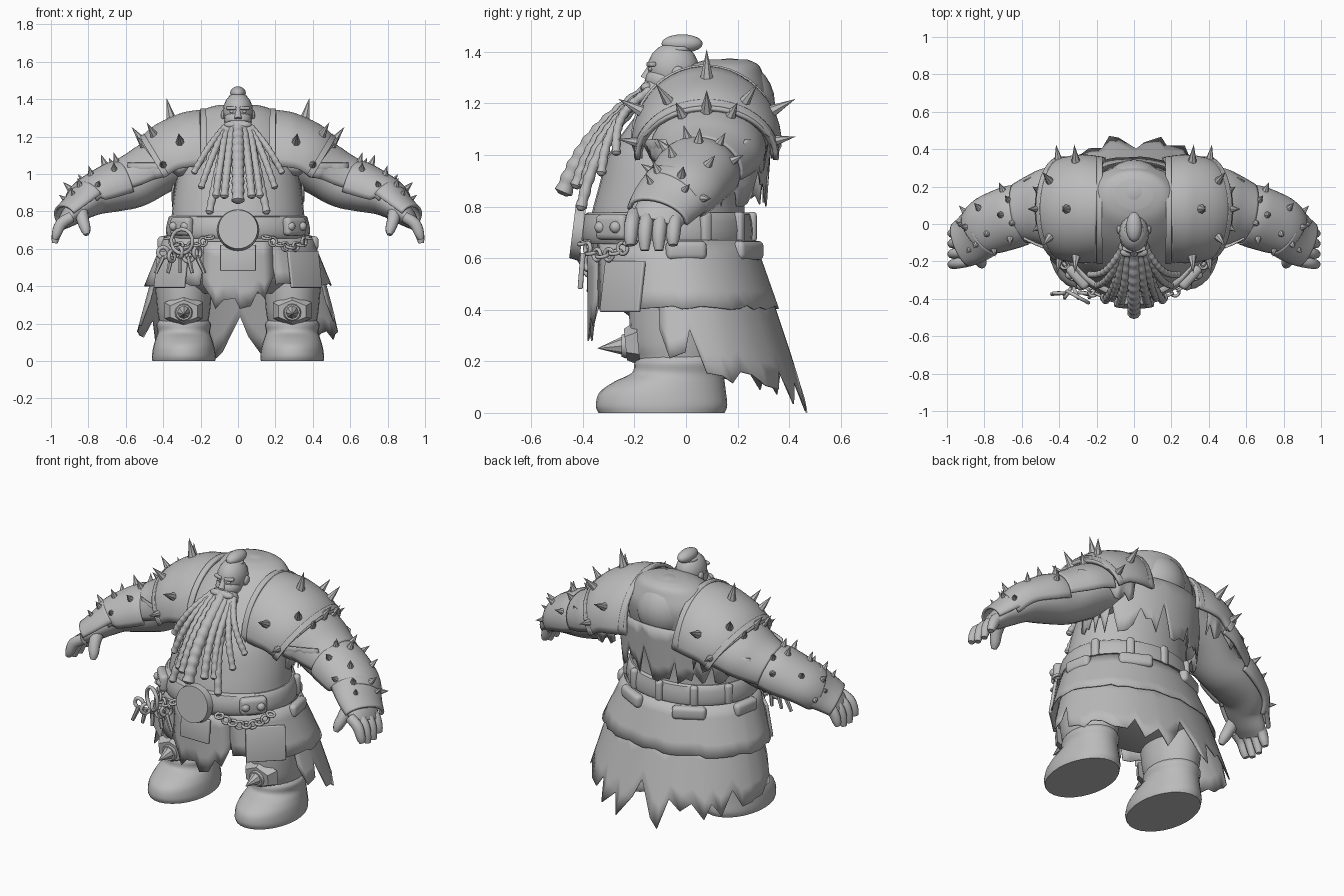
import bpy, bmesh, math, random
from mathutils import Vector, Matrix

if "Cube" in bpy.data.objects:
    bpy.data.objects.remove(bpy.data.objects["Cube"])

random.seed(11)
PI = math.pi
GREY = bpy.data.materials.new("stone_grey")
GREY.diffuse_color = (0.5, 0.5, 0.5, 1)
GREY.use_nodes = True
GREY.node_tree.nodes["Principled BSDF"].inputs["Base Color"].default_value = GREY.diffuse_color


def finish(name, bm, angle=40, thick=0):
    bmesh.ops.recalc_face_normals(bm, faces=bm.faces)
    me = bpy.data.meshes.new(name)
    bm.to_mesh(me)
    bm.free()
    me.polygons.foreach_set("use_smooth", [True] * len(me.polygons))
    me.set_sharp_from_angle(angle=math.radians(angle))
    me.materials.append(GREY)
    ob = bpy.data.objects.new(name, me)
    bpy.context.collection.objects.link(ob)
    if thick:
        mod = ob.modifiers.new("thickness", 'SOLIDIFY')
        mod.thickness, mod.offset = thick, 0
    return ob


def spline(rows, k=5):
    """Catmull-Rom interpolation of equal-length tuples."""
    p = [rows[0]] + list(rows) + [rows[-1]]
    out = []
    for i in range(1, len(p) - 2):
        for j in range(k):
            t = j / k
            out.append(tuple(0.5 * (2 * b + (c - a) * t + (2 * a - 5 * b + 4 * c - d) * t * t
                                    + (3 * b - a - 3 * c + d) * t ** 3)
                             for a, b, c, d in zip(*p[i - 1:i + 3])))
    return out + [tuple(rows[-1])]


def skin(name, rings, closed=True, caps=True, thick=0, angle=40):
    bm = bmesh.new()
    vs = [[bm.verts.new(p) for p in r] for r in rings]
    n = len(vs[0])
    for a, b in zip(vs, vs[1:]):
        for j in range(n if closed else n - 1):
            bm.faces.new((a[j], a[(j + 1) % n], b[(j + 1) % n], b[j]))
    if closed and caps:
        bm.faces.new(vs[0])
        bm.faces.new(vs[-1])
    return finish(name, bm, angle, thick)


def oval(a, z, yf, yb, rx, cx=0):
    """Point on a horizontal oval; angle 0 is the front."""
    return Vector((cx + rx * math.sin(a), (yf + yb) / 2 - (yb - yf) / 2 * math.cos(a), z))


def loft(name, rows, cx=0, n=32, k=4):
    return skin(name, [[oval(2 * PI * j / n, *r, cx) for j in range(n)] for r in spline(rows, k)])


def around(rows, i, a):
    """Point and outward direction on a swept oval tube (x, y, z, up radius, side radius)."""
    t = (Vector(rows[min(i + 1, len(rows) - 1)][:3]) - Vector(rows[max(i - 1, 0)][:3])).normalized()
    ref = Vector((0, 1, 0))
    side = (ref - t * ref.dot(t)).normalized()
    up = side.cross(t)
    if up.z < 0:
        up = -up
    x, y, z, rv, rh = rows[i]
    c, s = math.cos(a), math.sin(a)
    return Vector((x, y, z)) + side * c * rh + up * s * rv, (side * c + up * s).normalized()


def sweep(name, rows, n=16, arc=None, thick=0, k=5):
    rows = spline(rows, k)
    lo, hi = arc or (0, 2 * PI)
    d = n if arc is None else n - 1
    return skin(name, [[around(rows, i, lo + (hi - lo) * j / d)[0] for j in range(n)]
                       for i in range(len(rows))], arc is None, thick=thick)


def cone(name, base, tip, r, r2=0.0, n=8, scale=(1, 1)):
    base, tip = Vector(base), Vector(tip)
    d = tip - base
    bm = bmesh.new()
    m = Matrix.Translation((base + tip) / 2) @ d.to_track_quat('Z', 'Y').to_matrix().to_4x4()
    bmesh.ops.create_cone(bm, cap_ends=True, segments=n, radius1=r, radius2=r2, depth=d.length,
                          matrix=m @ Matrix.Diagonal((*scale, 1, 1)))
    return finish(name, bm)


def blob(name, c, r, seg=20):
    bm = bmesh.new()
    bmesh.ops.create_uvsphere(bm, u_segments=seg, v_segments=seg // 2, radius=1,
                              matrix=Matrix.Translation(c) @ Matrix.Diagonal((*r, 1)))
    return finish(name, bm)


def box(name, c, size, rz=0, rx=0, bevel=0.012):
    bm = bmesh.new()
    bmesh.ops.create_cube(bm, size=1, matrix=Matrix.Translation(c) @ Matrix.Rotation(rz, 4, 'Z')
                          @ Matrix.Rotation(rx, 4, 'X') @ Matrix.Diagonal((*size, 1)))
    bmesh.ops.bevel(bm, geom=bm.edges[:], offset=bevel, segments=3, affect='EDGES', profile=0.5)
    return finish(name, bm, 50)


def link(name, c, r, r2, rot):
    bpy.ops.mesh.primitive_torus_add(location=c, rotation=rot, major_radius=r, minor_radius=r2,
                                     major_segments=14, minor_segments=6)
    ob = bpy.context.object
    ob.name = name
    ob.data.materials.append(GREY)
    bpy.ops.object.shade_smooth()


def rag(name, a0, a1, n, top, low, depth, jag, rows=4):
    """Torn cloth hanging round the body from oval 'top' towards oval 'low'."""
    ends = []
    for j in range(n):
        a = a0 + (a1 - a0) * (j + random.uniform(-.3, .3) * (0 < j < n - 1)) / (n - 1)
        ends.append((a, max(0.15, depth(a) - jag * random.random() ** 2)))
    rings = [[oval(a, *[p + (q - p) * f * i / rows for p, q in zip(top, low)]) for a, f in ends]
             for i in range(rows + 1)]
    return skin(name, rings, closed=False, thick=0.006)


# Torso
loft("torso", [(.36, -.2, .15, .3), (.45, -.3, .25, .42), (.62, -.36, .25, .39), (.74, -.37, .23, .36),
               (.87, -.34, .23, .345), (1.0, -.3, .26, .325), (1.12, -.22, .3, .31), (1.23, -.13, .32, .28),
               (1.31, -.04, .3, .22), (1.35, .02, .28, .17), (1.37, .08, .24, .1)])
blob("back_hump", (0, .17, 1.2), (.175, .175, .175), 28)

# Torn cape and skirts
rag("cape_rags", .42 * PI, 1.58 * PI, 41, (1.14, -.2, .335, .36), (.8, -.26, .31, .35), lambda a: 1, .6)


def tail_depth(a):
    b = abs(a - PI)
    return .82 if b < .1 else max(.6, 1.06 - .25 * b)


rag("tail_skirt", .4 * PI, 1.6 * PI, 33, (.48, -.33, .32, .45), (0, -.4, .48, .58), tail_depth, .35)
rag("front_cloth", -.5, .5, 10, (.64, -.38, .25, .38), (.1, -.38, .3, .42),
    lambda a: .75 - .8 * max(0, abs(a) - .2), .2)
rag("hip_skirt", .42, 2 * PI - .42, 50, (.67, -.37, .265, .39), (.4, -.37, .36, .5), lambda a: 1, .07)

# Belt with buckle, loops and pouches
BELT = (-.4, .255, .38)
loft("belt", [(.655, -.39, .25, .37), (.66, *BELT), (.71, -.41, .26, .385), (.77, -.395, .25, .37),
              (.775, -.37, .23, .36)], k=2)
cone("buckle", (0, -.4, .7), (0, -.44, .705), .112, .105, 32)
for i in range(5):
    a = PI + (i - 2) * .55
    box("belt_loop", oval(a, .72, *BELT), (.045, .04, .12), a, 0, .016)
for s in (-1, 1):
    for a, z, w, h in ((.85, .72, .15, .1), (1.75, .63, .16, .075), (2.65, .63, .19, .075)):
        box("pouch", oval(s * a, z, -.4, .28, .4), (w, .055, h), s * a, 0, .022)
    for da in (-.11, .11):
        p = oval(s * (.85 + da), .72, -.425, .29, .42)
        blob("belt_rivet", p, (.024, .024, .024), 12)
    box("hip_flap", oval(s * .9, .49, -.375, .31, .455), (.22, .018, .2), s * .75, -.15, .006)
    # Chains on the hips
    for i in range(9):
        t = i / 8
        a = s * (.38 + .75 * t)
        link("chain_link", oval(a, .66 - .2 * t * (1 - t), -.42, .29, .41), .022, .008,
             (PI / 2 if i % 2 else .3, 0, a))
box("front_flap", (0, -.405, .55), (.19, .02, .14), 0, -.08, .006)
link("key_ring", (-.3, -.39, .64), .065, .011, (PI / 2, .2, -.5))
for i in range(5):
    x = -.4 + .045 * i
    link("key_loop", (x, -.37, .58 - .02 * (i % 2)), .028, .011, (PI / 2, 0, i))
    cone("key_shaft", (x, -.37, .56), (x + .02 * (i - 2), -.375, .47), .014, .01, 6)

# Head and beard
blob("head", (0, -.05, 1.335), (.08, .1, .1))
blob("cheeks", (0, -.085, 1.29), (.074, .075, .06))
blob("topknot", (0, -.015, 1.432), (.042, .08, .036))
link("topknot_tie", (0, -.03, 1.41), .04, .012, (0, 0, 0))
blob("jaw_beard", (0, -.125, 1.225), (.085, .06, .075))
cone("nose", (0, -.13, 1.35), (0, -.158, 1.295), .012, .02, 10)
for s in (-1, 1):
    box("brow", (s * .035, -.135, 1.352), (.055, .025, .018), s * .3, 0, .006)
    blob("eye", (s * .032, -.135, 1.333), (.013, .012, .009), 12)
    blob("ear", (s * .078, -.03, 1.315), (.014, .026, .03), 12)
    blob("moustache", (s * .035, -.152, 1.262), (.04, .025, .02), 14)


def braid(x0, end, r, bulge=.045):
    a, e = Vector((x0, -.14, 1.25)), Vector(end)
    rows = []
    for i in range(41):
        t = i / 40
        p = a.lerp(e, t) + Vector((0, -bulge, .02)) * math.sin(PI * t)
        w = r * (1 + .1 * math.sin(t * 60)) * (.5 if i == 40 else 1)
        rows.append((*p, w, w))
    sweep("beard_braid", rows, 10, k=1)


braid(0, (0, -.48, .845), .033)
for s in (-1, 1):
    braid(s * .03, (s * .075, -.43, .87), .022)
    braid(s * .05, (s * .155, -.41, .785), .021)
    braid(s * .06, (s * .12, -.4, .87), .019)
    braid(s * .065, (s * .2, -.33, .92), .018)
    braid(s * .07, (s * .24, -.27, 1.0), .017)

# Limbs and armour, once per side
ARM = [(.25, .08, 1.13, .19, .2), (.4, .08, 1.04, .14, .17), (.54, .06, .95, .125, .14),
       (.64, .04, .915, .115, .14), (.76, 0, .87, .09, .13), (.83, -.06, .825, .07, .11),
       (.9, -.1, .77, .052, .105), (.94, -.12, .73, .03, .09)]
BRACER = [(.6, .05, .935, .135, .155), (.66, .035, .915, .14, .16), (.78, -.01, .87, .115, .15),
          (.83, -.05, .835, .1, .13)]
CUFF = [(.8, -.03, .855, .112, .145), (.86, -.075, .81, .085, .135), (.92, -.11, .765, .07, .12)]
PAD = [(.17, .075, 1.06, .275, .27), (.26, .08, 1.05, .27, .28), (.33, .08, 1.035, .245, .275),
       (.39, .08, .995, .22, .26)]
RIM = [(.375, .08, 1.005, .238, .272), (.4, .08, .99, .232, .268)]
SLEEVE = [(.4, .085, 1.02, .18, .22), (.46, .085, 1.0, .165, .21), (.53, .075, .97, .15, .185),
          (.61, .06, .94, .135, .155)]
PAD_SPIKES = [(.5, 90, .12), (.45, 152, .11), (.45, 28, .11), (.72, 122, .1), (.72, 58, .1),
              (.85, 168, .09), (.85, 14, .09), (.95, 90, .09), (.97, 112, .06), (.97, 68, .06)]
ARM_SPIKES = [(.12, 60, .06), (.12, 105, .06), (.3, 30, .06), (.35, 85, .065), (.35, 135, .06),
              (.6, 55, .06), (.6, 110, .06), (.7, 155, .05), (.85, 80, .06), (.85, 25, .05),
              (.92, 125, .055)]

for s in (-1, 1):
    def flip(rows):
        return [(s * r[0], *r[1:]) for r in rows]

    def spikes(name, rows, spec, r):
        rows = spline(flip(rows))
        for u, deg, h in spec:
            p, d = around(rows, round(u * (len(rows) - 1)), math.radians(deg))
            cone(name, p - d * .01, p + d * h, r * (.5 + h * 5), n=7)

    # Arm, hand and bracer
    sweep("arm", flip(ARM), 20)
    for i, y in enumerate((-.2, -.145, -.09, -.035)):
        dip = .02 * (i in (0, 3))
        sweep("finger", flip([(.89, y, .77, .03, .03), (.945, y - .01, .735, .032, .029),
                              (.97, y - .015, .68, .027, .026), (.98, y - .015, .63 + dip, .016, .017)]),
              10, k=3)
    sweep("thumb", flip([(.84, -.13, .81, .04, .04), (.83, -.18, .755, .034, .034),
                         (.815, -.21, .705, .028, .028), (.81, -.225, .675, .014, .014)]), 10, k=3)
    sweep("bracer", flip(BRACER), 18, (-.3, PI + .3), .018)
    sweep("wrist_cuff", flip(CUFF), 16, (-.1, PI + .1), .016)
    spikes("bracer_spike", BRACER, ARM_SPIKES, .03)
    spikes("cuff_spike", CUFF, [(.4, 60, .05), (.5, 120, .05)], .025)

    # Shoulder pad with raised rims and torn lining
    sweep("shoulder_pad", flip(PAD), 24, (-.05, PI + .05), .022)
    sweep("pad_outer_rim", flip(RIM), 24, (-.05, PI + .05), .02)
    sweep("pad_inner_rim", flip([(.17, .075, 1.06, .282, .277), (.2, .075, 1.06, .282, .28)]), 24,
          (-.05, PI + .05), .018)
    sweep("sleeve", flip(SLEEVE), 20, (-.2, PI + .2), .012)
    spikes("pad_spike", PAD, PAD_SPIKES, .027)
    for y0, lean in ((-.17, .03), (.32, -.02)):
        rings = [[], []]
        for j in range(12):
            x = s * (.26 + .03 * j)
            yy = y0 + (.09 if y0 < 0 else -.09) * (j / 11) ** 2
            rings[0].append((x, yy, 1.06))
            rings[1].append((x, yy + lean, 1.02 - (.1 if y0 > 0 else .05) * random.random()))
        skin("pad_tatters", rings, closed=False, thick=.006)

    # Leg, boot and knee guard
    cx = s * .29
    loft("leg", [(.1, -.18, .13, .12), (.2, -.19, .14, .13), (.26, -.21, .15, .14),
                 (.36, -.22, .16, .15), (.5, -.22, .18, .165)], cx, 24)
    loft("boot", [(0, -.34, .15, .168), (.03, -.35, .16, .17), (.08, -.335, .155, .162),
                  (.12, -.28, .15, .15), (.155, -.21, .145, .14), (.195, -.2, .15, .146),
                  (.22, -.185, .14, .13)], cx, 28)
    cone("knee_plate", (cx, -.185, .27), (cx, -.235, .265), .12, .085, 6, (1, .72))
    cone("knee_boss", (cx, -.23, .26), (cx, -.25, .26), .05, .042, 12)
    cone("knee_spike", (cx, -.245, .26), (cx, -.345, .25), .036, n=8)
